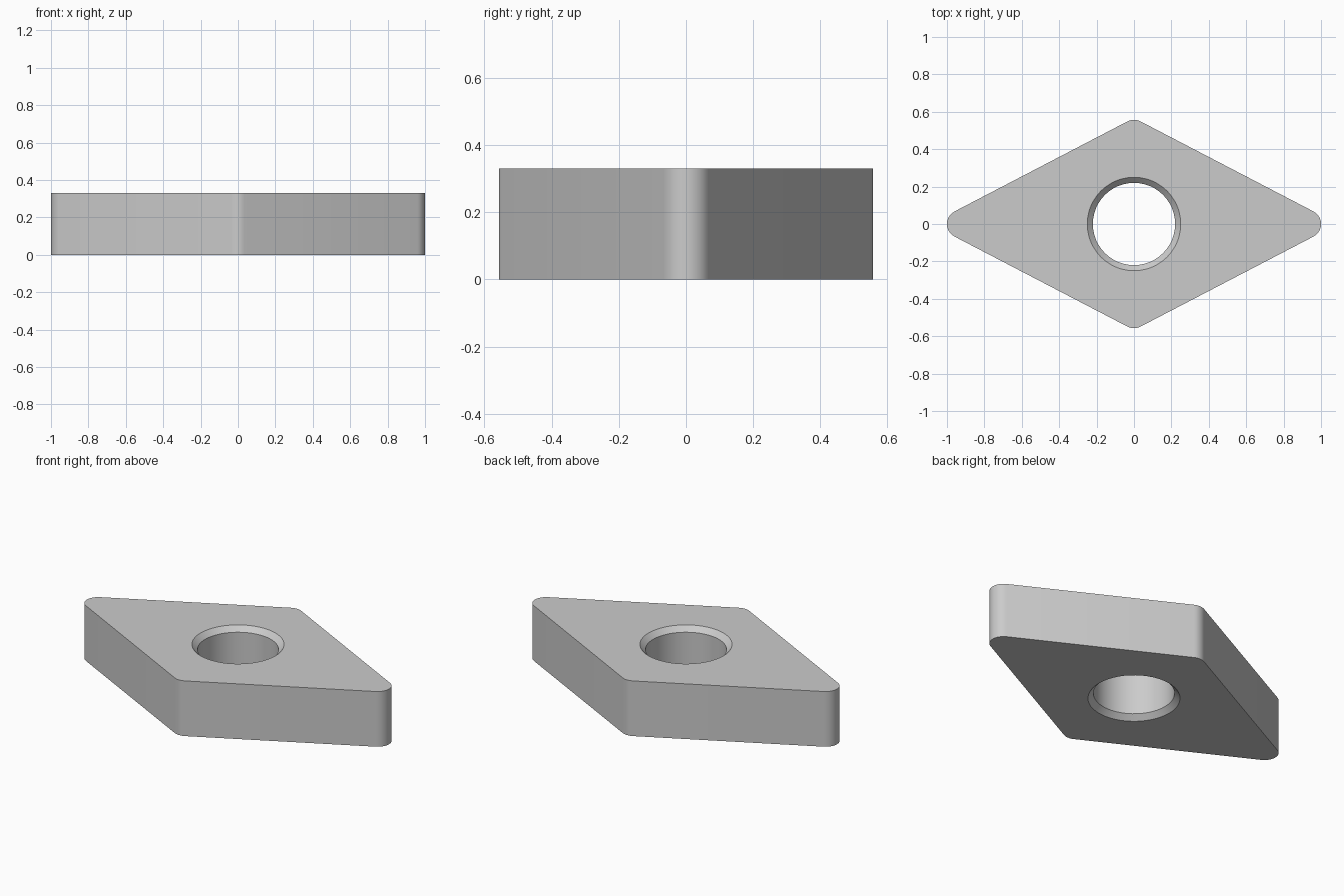
import bpy, bmesh, math

if "Cube" in bpy.data.objects:
    bpy.data.objects.remove(bpy.data.objects["Cube"])

H = 0.33                      # thickness
HALF = math.radians(27.5)     # half of the sharp corner angle
R = 0.076                     # corner radius
HOLE, CHAMFER = 0.22, 0.03


def loft(name, rings):
    """Closed solid through a stack of equal-length vertex rings."""
    bm = bmesh.new()
    rows = [[bm.verts.new(p) for p in ring] for ring in rings]
    n = len(rows[0])
    for a, b in zip(rows, rows[1:]):
        for i in range(n):
            j = (i + 1) % n
            bm.faces.new((a[i], a[j], b[j], b[i]))
    bm.faces.new(rows[0][::-1])
    bm.faces.new(rows[-1])
    bmesh.ops.recalc_face_normals(bm, faces=bm.faces)
    me = bpy.data.meshes.new(name)
    bm.to_mesh(me)
    bm.free()
    ob = bpy.data.objects.new(name, me)
    bpy.context.collection.objects.link(ob)
    return ob


# Rhombus outline with four rounded corners
tip_x = 1 - R
tip_y = (tip_x + R / math.sin(HALF)) * math.tan(HALF) - R / math.cos(HALF)
outline = []
for k, (cx, cy) in enumerate([(tip_x, 0), (0, tip_y), (-tip_x, 0), (0, -tip_y)]):
    sweep = HALF if k % 2 else math.pi / 2 - HALF
    steps = 6 if k % 2 else 12
    for s in range(steps + 1):
        a = k * math.pi / 2 - sweep + 2 * sweep * s / steps
        outline.append((cx + R * math.cos(a), cy + R * math.sin(a)))

plate = loft("insert_plate", [[(x, y, z) for x, y in outline] for z in (0, H)])

# Chamfered through-hole
SEG, EXT = 48, 0.02
profile = [(HOLE + CHAMFER + EXT, -EXT), (HOLE, CHAMFER),
           (HOLE, H - CHAMFER), (HOLE + CHAMFER + EXT, H + EXT)]
cutter = loft("hole_cutter", [
    [(r * math.cos(2 * math.pi * i / SEG), r * math.sin(2 * math.pi * i / SEG), z)
     for i in range(SEG)] for r, z in profile])
cutter.hide_render = True

cut = plate.modifiers.new("hole", 'BOOLEAN')
cut.operation = 'DIFFERENCE'
cut.solver = 'EXACT'
cut.object = cutter
bpy.context.view_layer.objects.active = plate
plate.select_set(True)
bpy.ops.object.modifier_apply(modifier=cut.name)
bpy.data.objects.remove(cutter)
bpy.ops.object.shade_smooth_by_angle(angle=math.radians(30))
